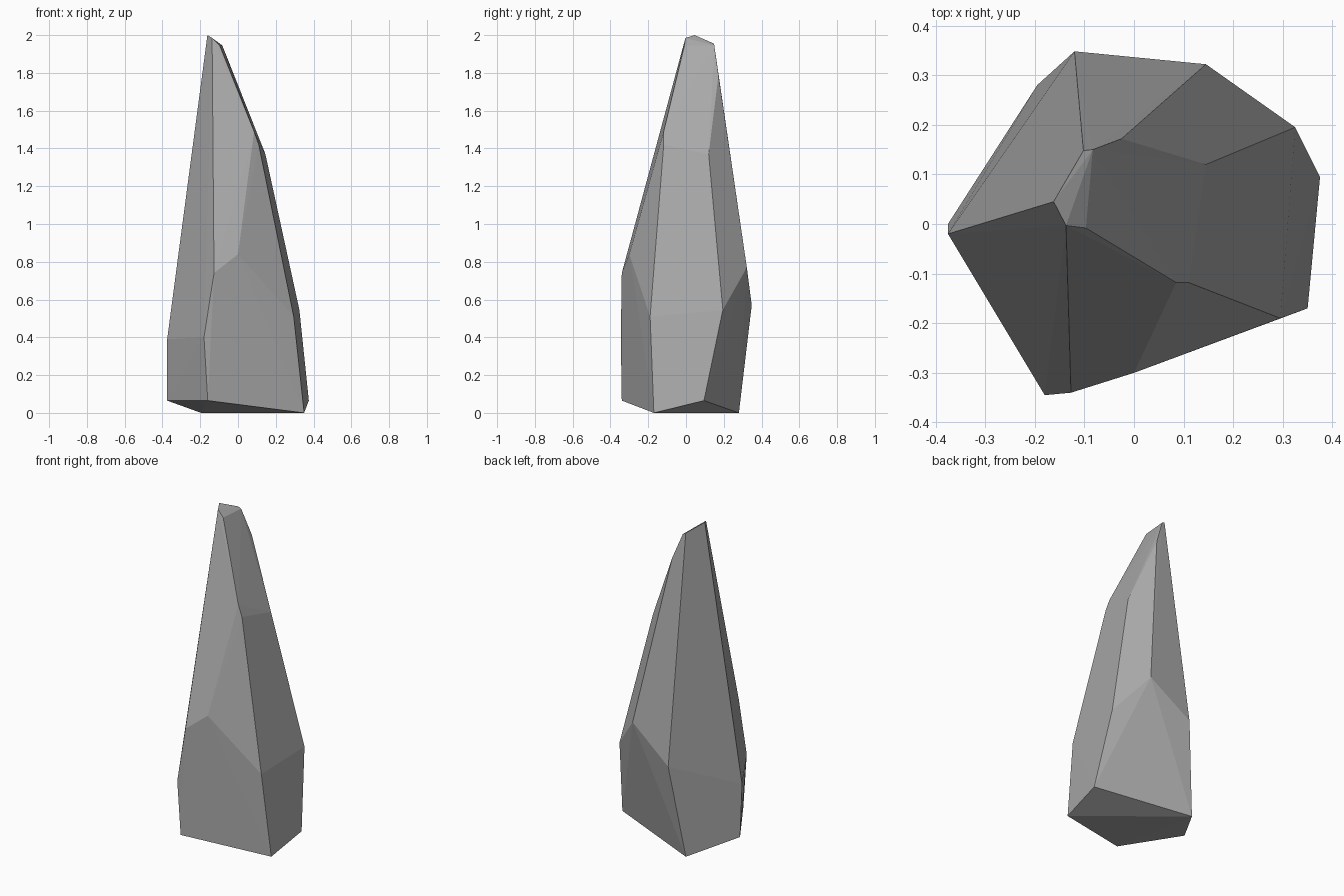
import bpy
import bmesh
import math
from mathutils import Vector

# Remove the default object only
default_object = bpy.data.objects.get("Cube")
if default_object:
    bpy.data.objects.remove(default_object, do_unlink=True)


def make_material(name, grey):
    material = bpy.data.materials.new(name)
    material.use_nodes = True
    colour = (grey, grey, grey, 1)
    material.diffuse_color = colour
    shader = next(n for n in material.node_tree.nodes if n.type == "BSDF_PRINCIPLED")
    shader.inputs["Base Color"].default_value = colour
    return material


def make_faceted_rock(name, rings, material):
    """Wrap flat facets around the corner rings, merging coplanar faces."""
    bm = bmesh.new()
    for ring in rings:
        for corner in ring:
            bm.verts.new(Vector(corner))
    hull = bmesh.ops.convex_hull(bm, input=bm.verts[:], use_existing_faces=False)
    leftovers = {v for v in hull["geom_interior"] + hull["geom_unused"]
                 if isinstance(v, bmesh.types.BMVert) and v.is_valid}
    bmesh.ops.delete(bm, geom=list(leftovers), context="VERTS")
    bmesh.ops.dissolve_limit(bm, angle_limit=math.radians(1),
                             verts=bm.verts[:], edges=bm.edges[:])
    bmesh.ops.recalc_face_normals(bm, faces=bm.faces[:])
    mesh = bpy.data.meshes.new(name)
    bm.to_mesh(mesh)
    bm.free()
    mesh.materials.append(material)
    rock = bpy.data.objects.new(name, mesh)
    bpy.context.scene.collection.objects.link(rock)
    return rock


# Chamfered underside
foot = [(.35, -.17, 0), (-.195, .28, 0), (.375, .095, .065),
        (-.16, -.34, .065), (-.375, 0, .065)]

# Widest belt of the base
belt = [(-.375, -.02, .39), (-.18, -.345, .4), (.295, -.19, .51),
        (.325, .195, .545), (-.12, .348, .57)]

# Shoulders where the base begins to taper
shoulders = [(-.127, -.34, .74), (.145, .322, .77), (0, -.3, .84)]

# Breaks along the leaning side
ridge = [(.145, .12, 1.37), (.11, -.118, 1.42), (.085, -.118, 1.49),
         (-.025, .172, 1.79)]

# Small slanted tip
tip = [(-.083, .15, 1.945), (-.097, -.008, 1.945), (-.102, .148, 1.955),
       (-.137, -.003, 1.985), (-.162, .045, 2)]

stone_grey = make_material("stone grey", .4)
make_faceted_rock("rock_spire", [foot, belt, shoulders, ridge, tip], stone_grey)
